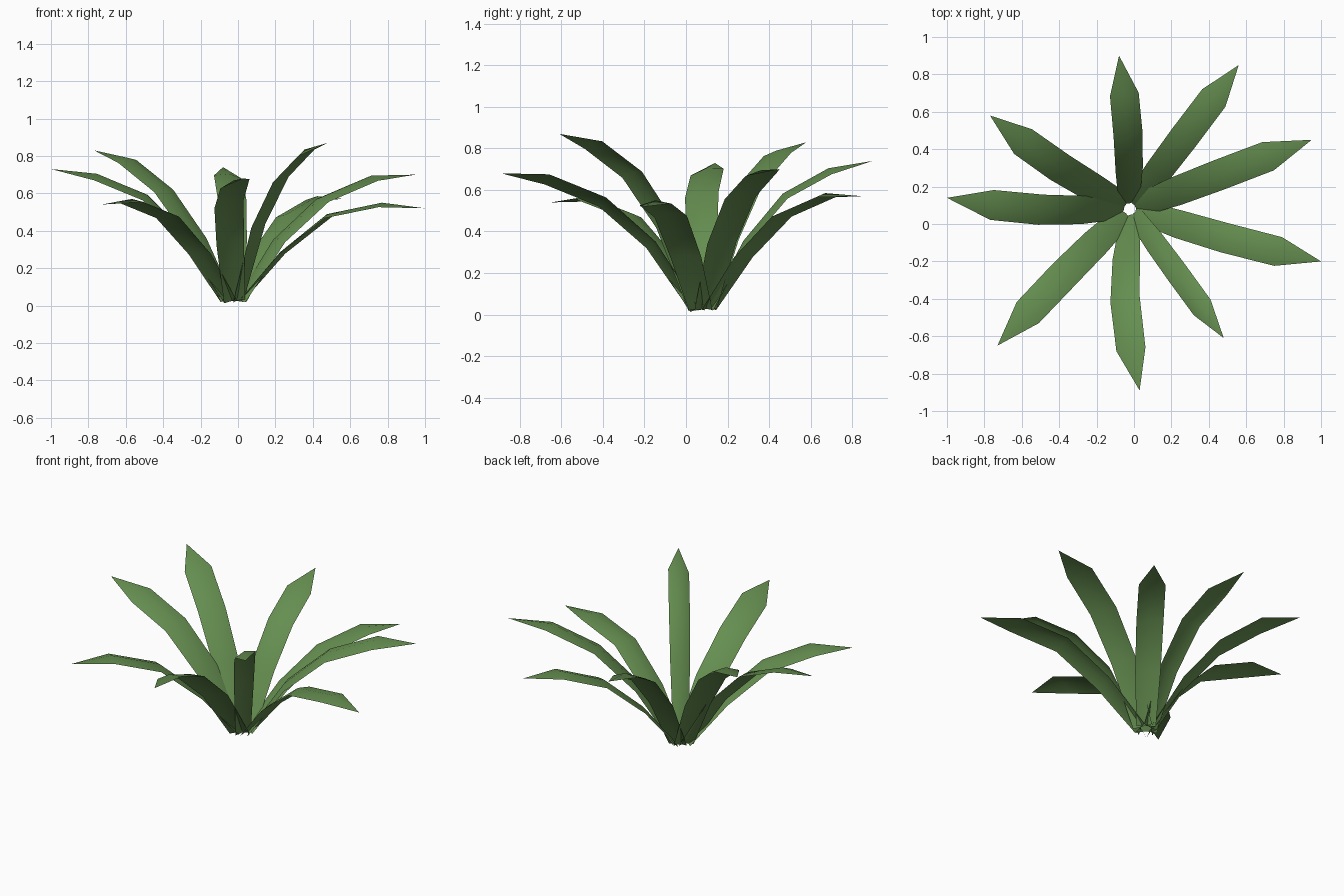
import bpy, bmesh, math
from mathutils import Vector

if "Cube" in bpy.data.objects:
    bpy.data.objects.remove(bpy.data.objects["Cube"])

green = bpy.data.materials.new("leaf green")
green.diffuse_color = (0.13, 0.27, 0.08, 1)
green.use_nodes = True
green.node_tree.nodes["Principled BSDF"].inputs["Base Color"].default_value = green.diffuse_color

CENTRE = Vector((-0.022, 0.08, 0.025))
BASE_RADIUS = 0.035
HALF_WIDTHS = (0.06, 0.078, 0.083, 0.082)     # the tip is a point
ARCH = (0.01, 0.015, 0.019, 0.02)             # midrib rise above the edges

# tip x, tip y, heights of the stations after the base,
# sideways bend, roll in degrees, shoulder position, width scale
LEAVES = [
    (-0.08, 0.90, 0.35, 0.575, 0.695, 0.74, -0.02, 8, 0.73, 0.95),
    (0.56, 0.85, 0.28, 0.48, 0.575, 0.57, 0.0, 0, 0.76, 0.95),
    (0.95, 0.45, 0.35, 0.57, 0.685, 0.70, 0.0, 6, 0.75, 1.0),
    (1.00, -0.20, 0.28, 0.48, 0.54, 0.52, -0.015, 3, 0.77, 0.97),
    (0.48, -0.61, 0.43, 0.68, 0.825, 0.87, 0.0, 18, 0.75, 0.78),
    (0.03, -0.89, 0.34, 0.55, 0.66, 0.68, -0.055, 18, 0.76, 1.0),
    (-0.73, -0.65, 0.28, 0.48, 0.56, 0.54, -0.01, 3, 0.755, 1.0),
    (-1.00, 0.14, 0.35, 0.585, 0.695, 0.73, 0.035, -12, 0.74, 1.0),
    (-0.77, 0.58, 0.36, 0.62, 0.78, 0.83, 0.025, -6, 0.735, 1.0),
]


def make_leaf(number, spec):
    bend, roll, shoulder, scale = spec[6:]
    roll = math.radians(roll)
    tip = Vector((spec[0], spec[1], 0))
    out = Vector((tip.x - CENTRE.x, tip.y - CENTRE.y, 0)).normalized()
    side = Vector((-out.y, out.x, 0))
    base = Vector((CENTRE.x, CENTRE.y, 0)) + out * BASE_RADIUS
    fractions = (0.0, shoulder * 0.29, shoulder * 0.62, shoulder, 1.0)
    path = []
    for f, z in zip(fractions, (CENTRE.z,) + spec[2:6]):
        p = base.lerp(tip, f) + side * bend * math.sin(math.pi * f)
        p.z = z
        path.append(p)

    # Three points across at each station, closing to a pointed tip
    bm = bmesh.new()
    rows = []
    for i in range(4):
        along = (path[i + 1] - path[max(i - 1, 0)]).normalized()
        normal = along.cross(side).normalized()
        if normal.z < 0:
            normal.negate()
        across = side * math.cos(roll) + normal * math.sin(roll)
        up = normal * math.cos(roll) - side * math.sin(roll)
        w, a = HALF_WIDTHS[i] * scale, ARCH[i]
        rows.append([bm.verts.new(path[i] + across * w * s + up * a * (0.5 - abs(s)))
                     for s in (1, 0, -1)])
    for v in rows[0]:
        v.co.z = max(v.co.z, 0.0)
    point = bm.verts.new(path[4])
    for lower, upper in zip(rows, rows[1:]):
        for k in range(2):
            bm.faces.new((lower[k], lower[k + 1], upper[k + 1], upper[k]))
    for k in range(2):
        bm.faces.new((rows[3][k], rows[3][k + 1], point))
    bm.normal_update()
    for f in bm.faces:
        f.smooth = True
        if f.normal.z < 0:
            f.normal_flip()
    mesh = bpy.data.meshes.new(f"leaf_{number}")
    bm.to_mesh(mesh)
    bm.free()
    mesh.materials.append(green)
    obj = bpy.data.objects.new(f"leaf_{number}", mesh)
    bpy.context.collection.objects.link(obj)


# Rosette of nine leaves
for n, spec in enumerate(LEAVES, 1):
    make_leaf(n, spec)
